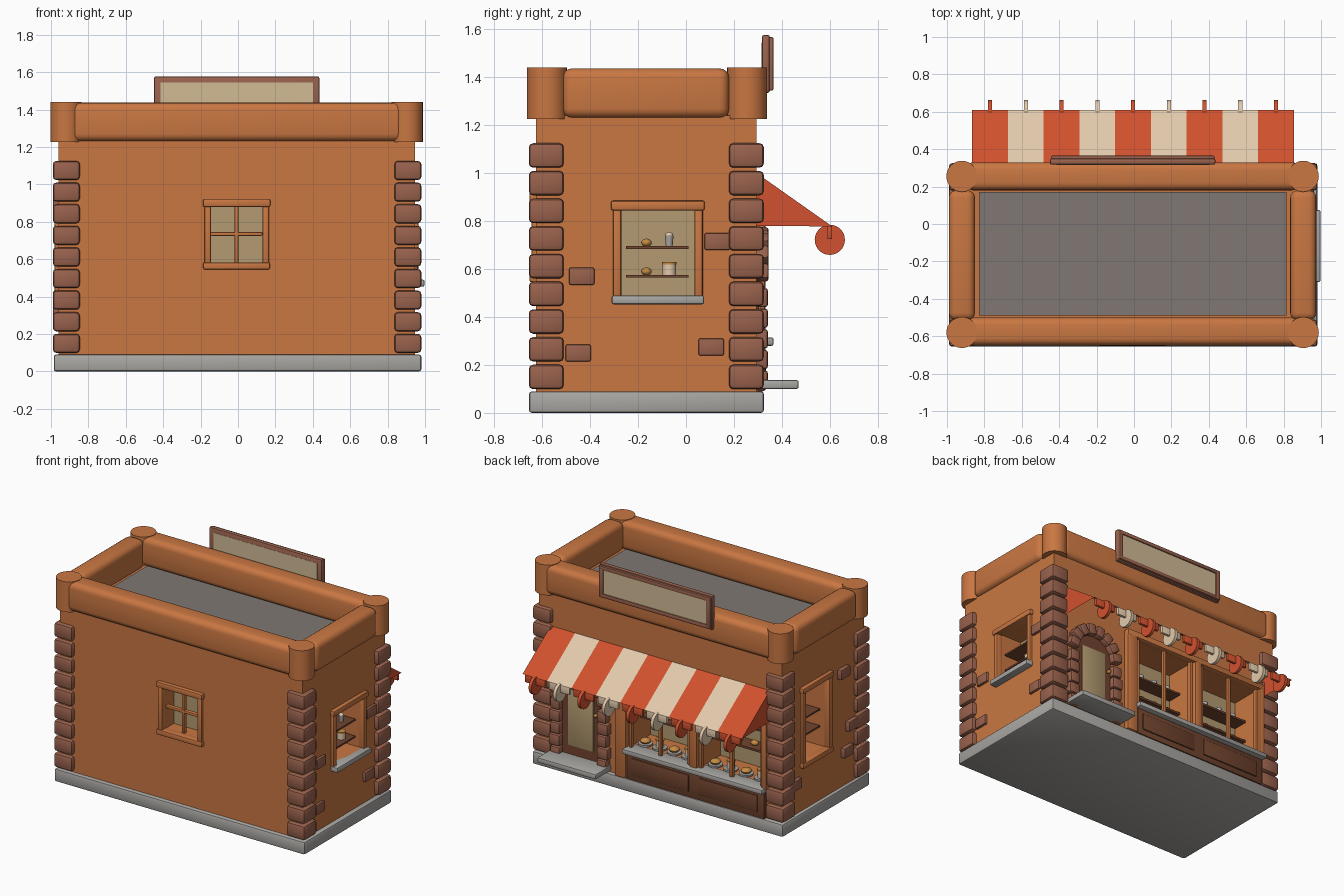
import bpy, bmesh
from math import pi, sin, cos, radians
from mathutils import Matrix, Vector

if "Cube" in bpy.data.objects:
    bpy.data.objects.remove(bpy.data.objects["Cube"])


def mat(name, r, g, b):
    m = bpy.data.materials.new(name)
    m.diffuse_color = [(c / 255) ** 2.2 for c in (r, g, b)] + [1]
    m.use_nodes = True
    m.node_tree.nodes["Principled BSDF"].inputs["Base Color"].default_value = m.diffuse_color
    return m


WALL = mat("wall_orange", 200, 118, 68)
BRICK = mat("brick_brown", 152, 98, 78)
STONE = mat("stone_grey", 168, 166, 162)
ROOF = mat("roof_grey", 127, 119, 115)
RED = mat("awning_red", 207, 82, 50)
CREAM = mat("cream", 226, 200, 170)
WOOD = mat("dark_wood", 112, 70, 50)
TAN = mat("tan", 178, 153, 112)
BOARD = mat("sign_tan", 208, 186, 148)
BUN = mat("baked", 196, 138, 70)


def finish(name, bm, m):
    me = bpy.data.meshes.new(name)
    bm.to_mesh(me)
    bm.free()
    me.materials.append(m)
    ob = bpy.data.objects.new(name, me)
    bpy.context.collection.objects.link(ob)
    return ob


def box(name, x, y, z, m, bev=0.0, seg=2, rot=0.0):
    """Box from (min, max) bounds, optionally bevelled and turned about its own y axis."""
    bm = bmesh.new()
    bmesh.ops.create_cube(bm, size=1)
    for v in bm.verts:
        v.co = Vector([v.co[i] * abs(r[1] - r[0]) for i, r in enumerate((x, y, z))])
    if bev:
        bmesh.ops.bevel(bm, geom=bm.edges[:], offset=bev, segments=seg, profile=0.5, affect='EDGES')
    mid = Vector([(r[0] + r[1]) / 2 for r in (x, y, z)])
    bm.transform(Matrix.Translation(mid) @ Matrix.Rotation(rot, 4, 'Y'))
    return finish(name, bm, m)


def cyl(name, c, r, h, m, axis='Z', n=32, r2=None):
    bm = bmesh.new()
    bmesh.ops.create_cone(bm, cap_ends=True, segments=n, radius1=r, radius2=r if r2 is None else r2, depth=h)
    turn = {'Z': Matrix(), 'X': Matrix.Rotation(pi / 2, 4, 'Y'), 'Y': Matrix.Rotation(-pi / 2, 4, 'X')}[axis]
    bm.transform(Matrix.Translation(c) @ turn)
    return finish(name, bm, m)


def ball(name, c, s, m):
    bm = bmesh.new()
    bmesh.ops.create_uvsphere(bm, u_segments=14, v_segments=8, radius=1)
    bm.transform(Matrix.Translation(c) @ Matrix.Diagonal((*s, 1)))
    return finish(name, bm, m)


def prism(name, pts, y0, y1, m):
    """Extrude an xz outline along y."""
    bm = bmesh.new()
    f = bm.faces.new([bm.verts.new((x, y0, z)) for x, z in pts])
    ext = bmesh.ops.extrude_face_region(bm, geom=[f])
    bmesh.ops.translate(bm, vec=(0, y1 - y0, 0), verts=[v for v in ext['geom'] if isinstance(v, bmesh.types.BMVert)])
    bmesh.ops.recalc_face_normals(bm, faces=bm.faces)
    return finish(name, bm, m)


def sheet(name, pts, m):
    bm = bmesh.new()
    bm.faces.new([bm.verts.new(p) for p in pts])
    return finish(name, bm, m)


# base, walls with niches cut for the windows, roof
box("base", (-.985, .98), (-.655, .325), (0, .09), STONE, .012)
walls = box("walls", (-.96, .945), (-.625, .295), (.085, 1.24), WALL)
niches = [((-.145, .13), (-.7, -.5), (.58, .885)),
          ((.75, 1.1), (-.27, .035), (.49, .85)),
          ((-1.1, -.76), (-.21, .05), (.43, .93)),
          ((-.82, -.32), (.06, .4), (.31, .82)),
          ((-.25, .23), (.06, .4), (.31, .82))]
for n in niches:
    cut = box("niche_cutter", *n, WALL)
    mod = walls.modifiers.new("niche", 'BOOLEAN')
    mod.operation, mod.solver, mod.object = 'DIFFERENCE', 'EXACT', cut
    bpy.context.view_layer.objects.active = walls
    bpy.ops.object.modifier_apply(modifier=mod.name)
    bpy.data.objects.remove(cut)
box("roof", (-.83, .815), (-.49, .17), (1.2, 1.255), ROOF)

# parapet: rounded beams and round corner posts
for y in (-.575, .255):
    box("parapet_beam_long", (-.9, .885), (y - .075, y + .075), (1.23, 1.437), WALL, .04, 4)
for x in (-.92, .905):
    box("parapet_beam_short", (x - .07, x + .07), (-.515, .18), (1.23, 1.437), WALL, .04, 4)
    for y in (-.58, .255):
        cyl("parapet_corner", (x, y, 1.333), .083, .215, WALL)

# corner bricks
for x in (-.918, .908):
    for y in (-.583, .252):
        for i in range(9):
            z = .15 + .1155 * i
            box("corner_brick", (x - .072, x + .072), (y - .073, y + .073), (z - .051, z + .051), BRICK, .018, 2)

# loose bricks in the side walls
for s, wx, spots in ((1, .945, ((-.435, .57), (-.45, .25), (.105, .275), (.13, .715))),
                     (-1, -.96, ((-.38, .9), (-.47, .5), (-.42, .33), (.16, .31)))):
    for y, z in spots:
        box("wall_brick", (wx - .03, wx + .018), (y - .053, y + .053), (z - .036, z + .036), BRICK, .008)


def window(name, side, d, u, z, sill):
    """Frame round an opening; side is 'x' or 'y', d the signed wall position."""
    s = 1 if d > 0 else -1

    def part(n, uu, dd, zz, m, b=.008):
        D = sorted((d + s * dd[0], d + s * dd[1]))
        return box(name + n, *((D, uu) if side == 'x' else (uu, D)), zz, m, b)
    t = .035
    part("_jamb_a", (u[0] - t, u[0]), (-.03, .02), (z[0] - t, z[1] + .005), WALL)
    part("_jamb_b", (u[1], u[1] + t), (-.03, .02), (z[0] - t, z[1] + .005), WALL)
    part("_lintel", (u[0] - t - .008, u[1] + t + .008), (-.03, .028), (z[1] - .005, z[1] + .035), WALL)
    if sill:
        part("_sill", (u[0] - .04, u[1] + .04), (-.03, .052), (z[0] - .037, z[0]), STONE)
    else:
        part("_sill", (u[0] - t - .006, u[1] + t + .006), (-.03, .028), (z[0] - .035, z[0] + .003), WALL)
    return part


# front window with cross bars
p = window("front_window", 'y', -.625, (-.145, .13), (.58, .885), False)
p("_mullion", (-.018, .002), (-.05, -.02), (.58, .885), WALL, .004)
p("_crossbar", (-.145, .13), (-.05, -.02), (.725, .745), WALL, .004)
p("_backing", (-.145, .13), (-.126, -.115), (.58, .885), TAN, 0)

# side windows
p = window("right_window", 'x', .945, (-.27, .035), (.49, .85), True)
p("_backing", (-.27, .035), (-.196, -.185), (.49, .85), TAN, 0)
q = window("left_window", 'x', -.96, (-.21, .05), (.43, .93), False)
q("_backing", (-.21, .05), (-.2, -.19), (.43, .93), TAN, 0)
for z in (.57, .69):
    p("_shelf", (-.25, .01), (-.19, -.03), (z - .006, z + .006), WOOD, 0)
    ball("bun", (.86, -.165, z + .02), (.025, .022, .017), BUN)
    q("_shelf", (-.2, .04), (-.19, -.05), (z - .006, z + .006), WOOD, 0)
cyl("cake", (.86, -.07, .598), .028, .045, CREAM, n=20)
cyl("cake_top", (.86, -.07, .624), .03, .01, BUN, n=20)
cyl("cup", (.86, -.07, .717), .014, .045, STONE, n=16, r2=.018)
ball("cup_top", (.86, -.07, .742), (.017, .017, .012), CREAM)

# door, step and brick arch
DX, SP = .61, .55
arc = [(DX + .15 * cos(a), SP + .15 * sin(a)) for a in [pi * i / 14 for i in range(15)]]
prism("door", [(DX - .15, .09), (DX + .15, .09)] + arc, .28, .305, WOOD)
box("door_panel", (DX - .1, DX + .1), (.3, .311), (.2, .6), TAN, .004)
ball("door_knob", (DX - .125, .318, .47), (.013, .016, .013), BUN)
box("door_step", (.38, .84), (.29, .47), (.1, .137), STONE, .008)
for s in (-1, 1):
    for i in range(5):
        z = .137 + i * .086
        w = .085 if i % 2 else .075
        a, b = sorted((DX + s * .145, DX + s * (.145 + w)))
        box("door_side_brick", (a, b), (.28, .342), (z - .04, z + .04), BRICK, .012)
for i in range(8):
    a = pi * (i + .5) / 8
    x, z = DX + .185 * cos(a), SP + .185 * sin(a)
    box("arch_brick", (x - .04, x + .04), (.28, .345), (z - .033, z + .033), BRICK, .012, 2, -a)

# shop front: pilasters, head, sill, panelled base
for x, w in ((.285, .045), (-.285, .03), (-.84, .022)):
    box("pilaster", (x - w, x + w), (.28, .332), (.09 if w > .03 else .3, .86), WALL, .012)
box("shop_head", (-.86, .33), (.28, .335), (.815, .86), WALL, .01)
box("shop_sill", (-.85, .25), (.25, .365), (.28, .315), STONE, .008)
box("shop_base", (-.84, .24), (.28, .325), (.09, .285), WOOD, .006)
for x0, x1 in ((-.79, -.33), (-.25, .2)):
    box("base_panel", (x0, x1), (.32, .334), (.13, .25), WOOD, .006)
for x0, x1 in ((-.82, -.32), (-.25, .23)):
    c = (x0 + x1) / 2
    box("shop_backing", (x0, x1), (.06, .07), (.31, .82), TAN)
    box("shop_mullion", (c - .012, c + .012), (.285, .31), (.31, .82), WALL, .004)
    for e in (x0, x1 - .02):
        box("shop_jamb", (e, e + .02), (.28, .312), (.31, .82), WALL, .004)
    for z in (.48, .63):
        box("shop_shelf", (x0, x1), (.07, .18), (z - .007, z + .007), WOOD)
    for i in range(4):
        x = x0 + .07 + i * (x1 - x0 - .14) / 3
        cyl("plate", (x, .225, .325), .048, .012, STONE, n=24)
        if i % 2:
            ball("pastry", (x, .225, .345), (.035, .035, .02), BUN)
        else:
            cyl("tart", (x, .225, .355), .026, .05, CREAM, n=18)
            cyl("tart_top", (x, .225, .383), .028, .01, BUN, n=18)
        ball("shelf_bun", (x, .13, .505), (.028, .024, .018), BUN)
        cyl("shelf_cup", (x, .13, .66), .015, .046, STONE, n=14, r2=.019)

# striped awning with hanging discs
W = 1.72 / 9
for i in range(9):
    x0 = -.865 + i * W
    x1, c, m = x0 + W, x0 + W / 2, (CREAM if i % 2 else RED)
    sheet("awning_stripe", [(x0, .295, 1.0), (x1, .295, 1.0), (x1, .61, .778), (x0, .61, .778)], m)
    box("awning_valance", (c - .08, c + .08), (.59, .61), (.725, .78), m, .004)
    cyl("awning_disc", (c, .6, .722), .063, .022, m, 'X', 28)
tri = [(.295, 1.0), (.295, .78), (.61, .778)]
sheet("awning_end_left", [(-.865, *t) for t in tri], RED)
sheet("awning_end_right", [(.855, *t) for t in reversed(tri)], RED)

# blank sign board above the parapet
box("sign_frame", (-.45, .435), (.317, .35), (1.335, 1.577), BRICK, .01)
for x in ((-.445, -.412), (.397, .43)):
    box("sign_rim_side", x, (.34, .365), (1.345, 1.567), BRICK, .006)
for z in ((1.345, 1.373), (1.54, 1.568)):
    box("sign_rim", (-.445, .43), (.34, .365), z, BRICK, .006)
box("sign_panel", (-.415, .4), (.3155, .357), (1.37, 1.545), BOARD)

# smooth the rounded parts, keep the edges sharp
for ob in bpy.data.objects:
    ob.select_set(ob.type == 'MESH')
bpy.context.view_layer.objects.active = walls
bpy.ops.object.shade_smooth_by_angle(angle=radians(35))
